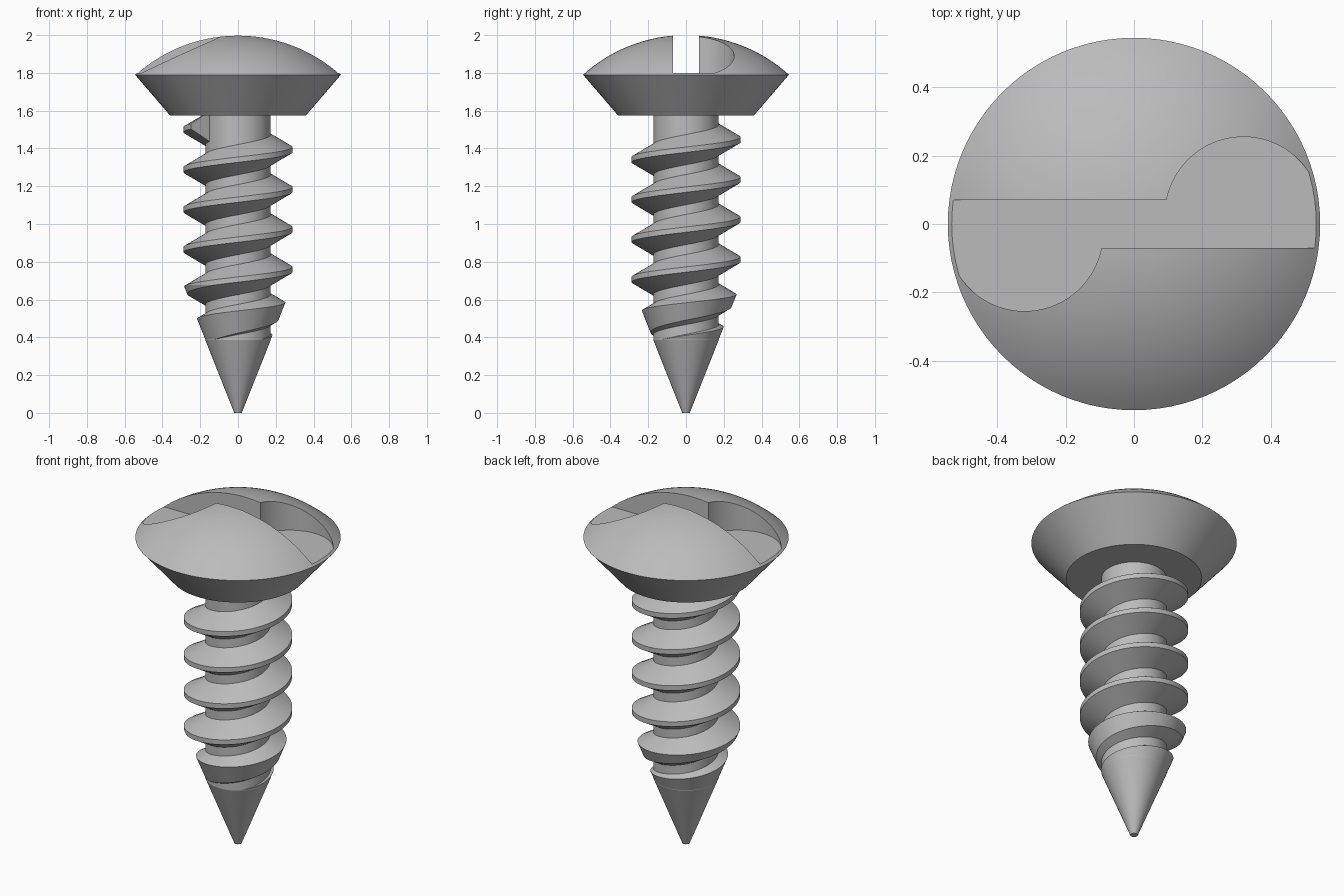
import bpy
import bmesh
import math
from mathutils import Matrix

SEGMENTS = 96
ROOT, CREST = 0.173, 0.288        # shaft and thread radii
TIP, TAPER = 0.02, 0.397          # point radius and its growth per height
PITCH = 0.2115
HEAD_BASE, RIM_Z, RIM = 1.575, 1.79, 0.545

if "Cube" in bpy.data.objects:
    bpy.data.objects.remove(bpy.data.objects["Cube"], do_unlink=True)

steel = bpy.data.materials.new("grey steel")
steel.use_nodes = True
grey = (0.5, 0.5, 0.5, 1)
steel.diffuse_color = grey
steel.node_tree.nodes["Principled BSDF"].inputs["Base Color"].default_value = grey


def make_object(name, bm):
    bmesh.ops.recalc_face_normals(bm, faces=bm.faces)
    mesh = bpy.data.meshes.new(name)
    bm.to_mesh(mesh)
    bm.free()
    mesh.materials.append(steel)
    obj = bpy.data.objects.new(name, mesh)
    bpy.context.collection.objects.link(obj)
    return obj


def lathe(name, profile):
    """Revolve (radius, height) points that start and end on the axis."""
    bm = bmesh.new()
    verts = [bm.verts.new((r, 0, z)) for r, z in profile]
    edges = [bm.edges.new(pair) for pair in zip(verts, verts[1:])]
    bmesh.ops.spin(bm, geom=verts + edges, cent=(0, 0, 0), axis=(0, 0, 1),
                   angle=math.tau, steps=SEGMENTS)
    bmesh.ops.remove_doubles(bm, verts=bm.verts, dist=0.0001)
    return make_object(name, bm)


def activate(obj):
    bpy.ops.object.select_all(action="DESELECT")
    obj.select_set(True)
    bpy.context.view_layer.objects.active = obj


def cut(obj, cutter, operation):
    mod = obj.modifiers.new("cut", "BOOLEAN")
    mod.operation, mod.solver, mod.object = operation, "EXACT", cutter
    activate(obj)
    bpy.ops.object.modifier_apply(modifier=mod.name)
    bpy.data.objects.remove(cutter, do_unlink=True)


# Shaft with conical point
shaft = lathe("shaft", [(0, 0), (TIP, 0), (ROOT, (ROOT - TIP) / TAPER),
                        (ROOT, 1.65), (0, 1.65)])

# Head: countersunk underside and a spherical dome
rise = 2 - RIM_Z
ball = (RIM ** 2 + rise ** 2) / (2 * rise)
sweep = math.asin(RIM / ball)
dome = [(ball * math.sin(sweep * i / 20), 2 - ball + ball * math.cos(sweep * i / 20))
        for i in range(20, -1, -1)]
head = lathe("head", [(0, HEAD_BASE), (0.36, HEAD_BASE)] + dome)

# One-way drive slot: a straight slot with a round pocket at each end
half = [(0.7, -0.07), (0.7, 0.026)]
stop = math.pi - math.asin(0.044 / 0.229)
for i in range(41):
    a = stop * i / 40
    half.append((0.32 + 0.229 * math.cos(a), 0.026 + 0.229 * math.sin(a)))
outline = half + [(-x, -y) for x, y in half]
bm = bmesh.new()
floor = bm.faces.new([bm.verts.new((x, y, 1.8)) for x, y in outline])
top = bmesh.ops.extrude_face_region(bm, geom=[floor])["geom"]
bmesh.ops.translate(bm, vec=(0, 0, 0.4),
                    verts=[v for v in top if isinstance(v, bmesh.types.BMVert)])
slot = make_object("slot_cutter", bm)
slot.hide_render = True
cut(head, slot, "DIFFERENCE")

# Thread: a tapered tooth swept up a right-handed helix
tooth = [(0.12, -0.08), (ROOT, -0.08), (CREST, -0.014),
         (CREST, 0.014), (ROOT, 0.08), (0.12, 0.08)]
bm = bmesh.new()
rings = []
for i in range(int(SEGMENTS * 6.6)):
    turn = i / SEGMENTS
    spin = Matrix.Rotation(turn * math.tau, 4, "Z")
    z0 = 0.335 - PITCH + 0.001 + PITCH * turn
    ring = [bm.verts.new((r, 0, z0 + z)) for r, z in tooth]
    bmesh.ops.transform(bm, matrix=spin, verts=ring)
    rings.append(ring)
for a, b in zip(rings, rings[1:]):
    for j in range(len(tooth)):
        k = (j + 1) % len(tooth)
        bm.faces.new((a[j], a[k], b[k], b[j]))
bm.faces.new(rings[0])
bm.faces.new(rings[-1])
thread = make_object("thread", bm)

# Trim the lower thread to the cone of the point
slim = TIP - 0.001
envelope = lathe("thread_envelope", [(0, 0), (slim, 0), (slim + TAPER, 1),
                                     (slim + TAPER, 1.77), (0, 1.77)])
envelope.hide_render = True
cut(thread, envelope, "INTERSECT")

for part in (shaft, head, thread):
    activate(part)
    bpy.ops.object.shade_smooth_by_angle(angle=math.radians(20))
